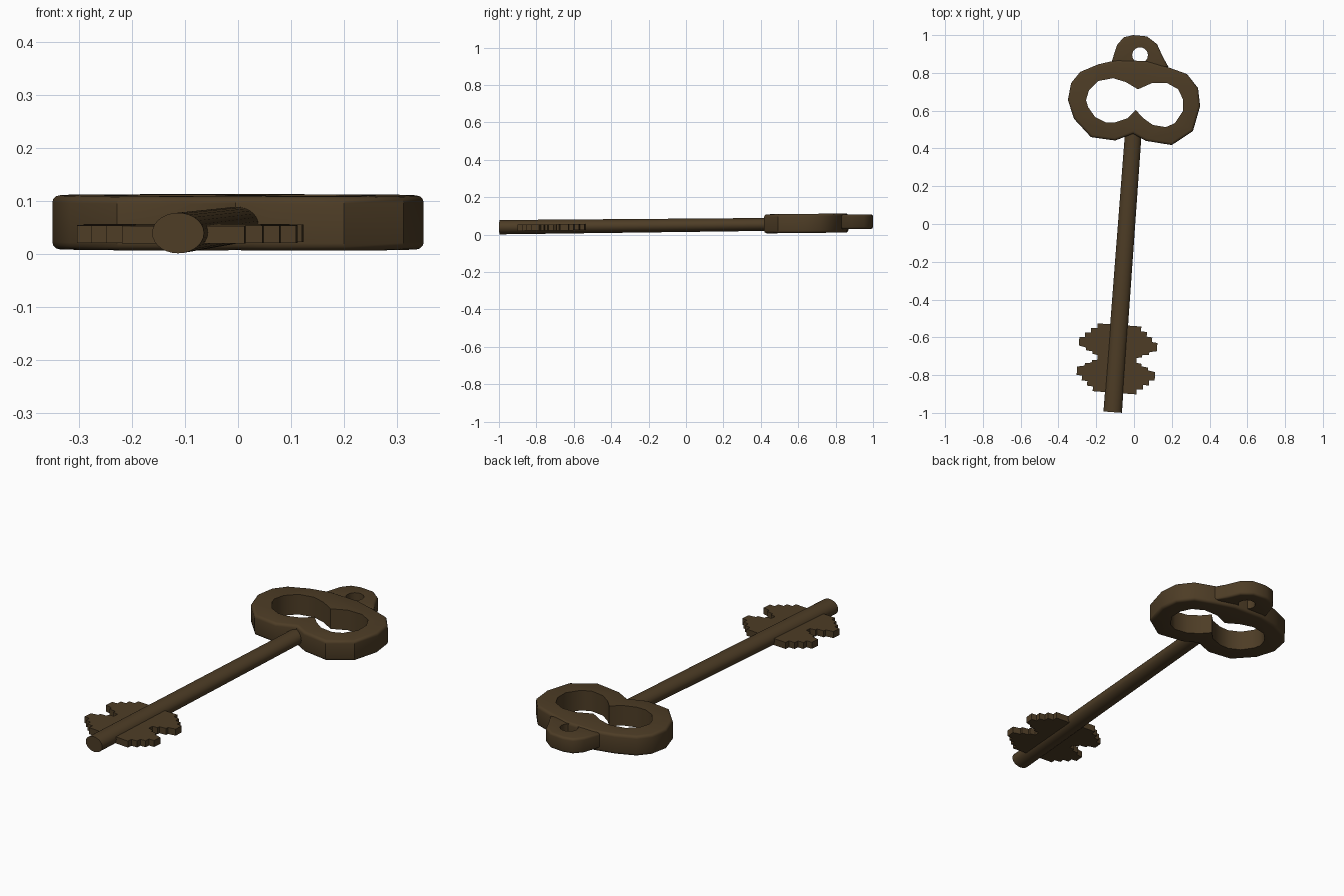
import bpy, bmesh, math
from mathutils import Vector, Matrix

if "Cube" in bpy.data.objects:
    bpy.data.objects.remove(bpy.data.objects["Cube"])

brown = bpy.data.materials.new("dark bronze")
brown.diffuse_color = (0.075, 0.046, 0.019, 1)
brown.use_nodes = True
brown.node_tree.nodes["Principled BSDF"].inputs["Base Color"].default_value = brown.diffuse_color

TILT = 0.0103            # key rises slightly towards the bow
LEAN = math.atan2(0.108, 1.46)   # shaft leans sideways in plan


def finish(bm, name, z0, angle=35):
    """Tilt, lift and store a bmesh as an object."""
    for v in bm.verts:
        v.co.z += z0 + TILT * v.co.y
    bmesh.ops.recalc_face_normals(bm, faces=bm.faces)
    me = bpy.data.meshes.new(name)
    bm.to_mesh(me)
    bm.free()
    me.materials.append(brown)
    ob = bpy.data.objects.new(name, me)
    bpy.context.collection.objects.link(ob)
    bpy.ops.object.select_all(action='DESELECT')
    ob.select_set(True)
    bpy.context.view_layer.objects.active = ob
    bpy.ops.object.shade_smooth_by_angle(angle=math.radians(angle))
    return ob


def plate(points, thick, bevel=0.0):
    """Extruded outline centred on z = 0, with optional rounded rims."""
    bm = bmesh.new()
    f = bm.faces.new([bm.verts.new((x, y, -thick / 2)) for x, y in points])
    ext = bmesh.ops.extrude_face_region(bm, geom=[f])
    for v in ext['geom']:
        if isinstance(v, bmesh.types.BMVert):
            v.co.z += thick
    if bevel:
        rims = [e for e in bm.edges
                if abs(e.verts[0].co.z - e.verts[1].co.z) < 1e-6]
        bmesh.ops.bevel(bm, geom=rims, offset=bevel, segments=3,
                        profile=0.5, affect='EDGES')
    return bm


def cut(ob, points):
    """Cut a straight hole through a plate."""
    cutter = finish(plate(points, 0.5), "hole_cutter", 0.05)
    cutter.hide_render = True
    m = ob.modifiers.new("hole", 'BOOLEAN')
    m.operation, m.solver, m.object = 'DIFFERENCE', 'EXACT', cutter
    bpy.ops.object.select_all(action='DESELECT')
    ob.select_set(True)
    bpy.context.view_layer.objects.active = ob
    bpy.ops.object.modifier_apply(modifier=m.name)
    bpy.data.objects.remove(cutter)
    bpy.ops.object.shade_smooth_by_angle(angle=math.radians(35))


# Bow: rounded figure-eight ring
bow = finish(plate([
    (-0.09, 0.868), (-0.19, 0.845), (-0.285, 0.805), (-0.333, 0.746),
    (-0.35, 0.656), (-0.317, 0.556), (-0.228, 0.46), (-0.10, 0.442),
    (-0.005, 0.478), (0.063, 0.44), (0.20, 0.418), (0.312, 0.492),
    (0.35, 0.624), (0.339, 0.72), (0.28, 0.794), (0.18, 0.83),
    (0.074, 0.862)], 0.102, 0.014), "bow", 0.0535)
cut(bow, [
    (-0.254, 0.656), (-0.238, 0.709), (-0.19, 0.757), (-0.111, 0.772),
    (-0.042, 0.751), (0.021, 0.713), (0.095, 0.746), (0.175, 0.746),
    (0.233, 0.714), (0.259, 0.661), (0.259, 0.598), (0.217, 0.534),
    (0.169, 0.513), (0.10, 0.524), (0.048, 0.561), (0.01, 0.603),
    (-0.032, 0.561), (-0.10, 0.538), (-0.15, 0.538), (-0.206, 0.566),
    (-0.243, 0.619)])

# Hanging loop at the top of the bow
loop = finish(plate([
    (-0.125, 0.838), (-0.09, 0.947), (-0.055, 0.988), (-0.005, 1.0),
    (0.069, 0.993), (0.122, 0.952), (0.153, 0.884), (0.182, 0.832),
    (0.10, 0.815), (-0.03, 0.82)], 0.078, 0.012), "hanging_loop", 0.0595)
cut(loop, [(0.032 + 0.042 * math.cos(i * math.tau / 14),
            0.894 + 0.042 * math.sin(i * math.tau / 14)) for i in range(14)])

# Shaft: slightly flattened, tapering rod
start, end = Vector((-0.113, -0.996, 0)), Vector((-0.003, 0.49, 0))
bm = bmesh.new()
bmesh.ops.create_cone(bm, cap_ends=True, segments=28, radius1=0.049,
                      radius2=0.044, depth=(end - start).length)
bm.transform(Matrix.Translation((start + end) / 2)
             @ Matrix.Rotation(-LEAN, 4, 'Z')
             @ Matrix.Diagonal((1, 1, 0.78, 1))
             @ Matrix.Rotation(-math.pi / 2, 4, 'X'))
finish(bm, "shaft", 0.0502)

# Bit: stepped quarter profile mirrored both ways
q = [(0.104, 0.013), (0.132, 0.017), (0.132, 0.03), (0.168, 0.034),
     (0.168, 0.048), (0.207, 0.056), (0.207, 0.100), (0.178, 0.102),
     (0.178, 0.127), (0.148, 0.129), (0.148, 0.153), (0.116, 0.155),
     (0.116, 0.18)]
right = [(u, -v) for u, v in reversed(q)] + q
outline = right + [(-u, -v) for u, v in right]
bm = plate(outline, 0.033)
bm.transform(Matrix.Translation((-0.09, -0.714, 0))
             @ Matrix.Rotation(-LEAN, 4, 'Z'))
finish(bm, "bit", 0.0463, 20)
